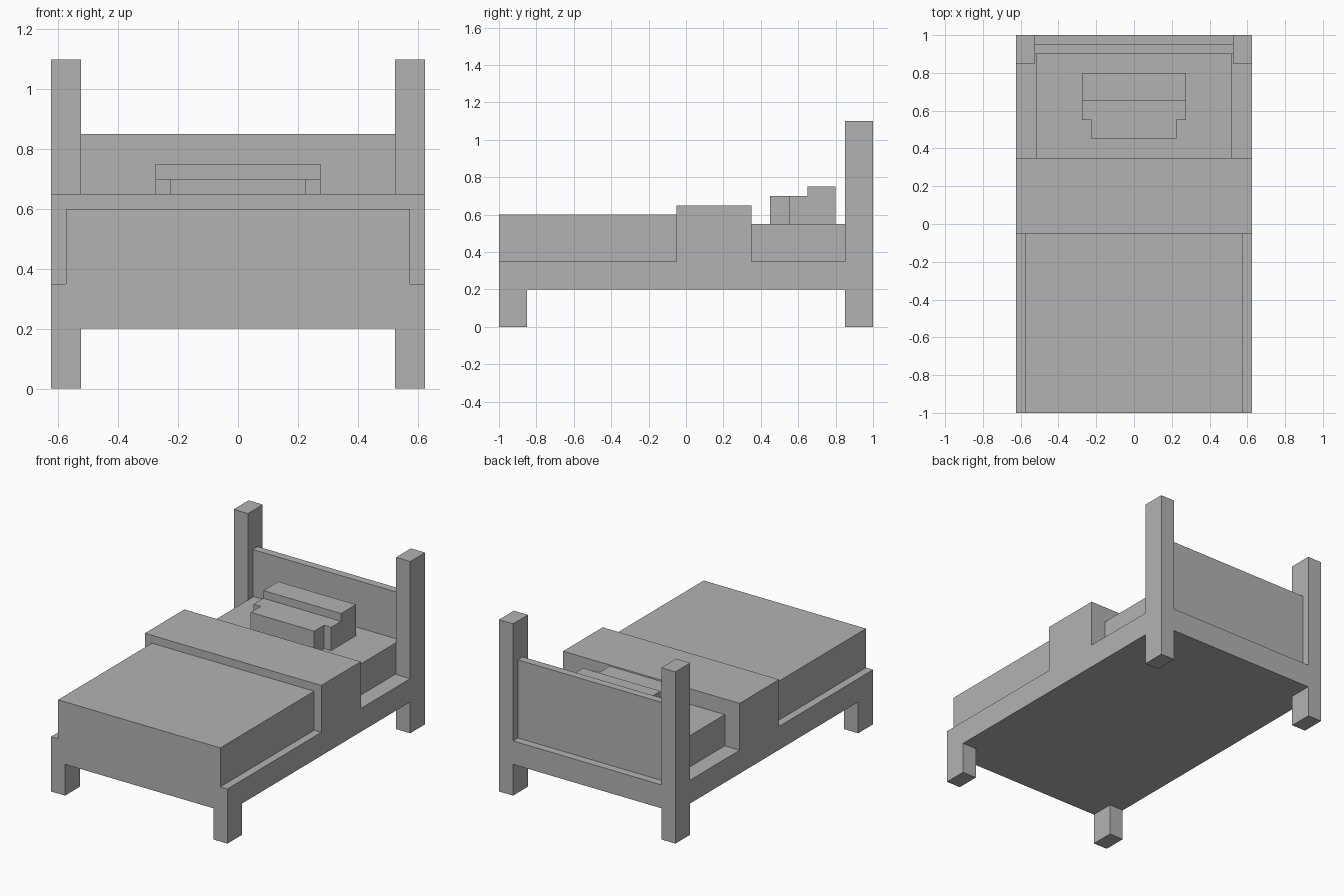
import bpy

cube = bpy.data.objects.get("Cube")
if cube:
    bpy.data.objects.remove(cube, do_unlink=True)

grey = bpy.data.materials.new("plain_grey")
grey.use_nodes = True
COLOUR = (0.45, 0.45, 0.45, 1)
grey.diffuse_color = COLOUR
grey.node_tree.nodes["Principled BSDF"].inputs["Base Color"].default_value = COLOUR

HALF = 0.625     # half width of the bed
POST_IN = 0.525  # inner face of the posts


def prism(name, outline, z0, z1):
    """Extrude a flat outline (counter-clockwise from above) from z0 to z1."""
    n = len(outline)
    verts = [(x, y, z) for z in (z0, z1) for x, y in outline]
    faces = [tuple(reversed(range(n))), tuple(range(n, 2 * n))]
    faces += [(i, (i + 1) % n, (i + 1) % n + n, i + n) for i in range(n)]
    mesh = bpy.data.meshes.new(name)
    mesh.from_pydata(verts, [], faces)
    mesh.materials.append(grey)
    obj = bpy.data.objects.new(name, mesh)
    bpy.context.collection.objects.link(obj)
    return obj


def box(name, x0, x1, y0, y1, z0, z1):
    return prism(name, [(x0, y0), (x1, y0), (x1, y1), (x0, y1)], z0, z1)


# Base frame, with legs at the foot and tall posts at the head
box("bed_frame", -HALF, HALF, -1, 1, 0.2, 0.35)
for side, sx in (("left", 1), ("right", -1)):
    x0, x1 = sorted((sx * POST_IN, sx * HALF))
    box(f"front_leg_{side}", x0, x1, -1, -0.85, 0, 0.2)
    box(f"back_leg_{side}", x0, x1, 0.85, 1, 0, 0.2)
    box(f"head_post_{side}", x0, x1, 0.85, 1, 0.35, 1.1)
box("headboard", -POST_IN, POST_IN, 0.9, 0.95, 0.35, 0.85)

# Bedding
box("mattress", -0.52, 0.52, 0.35, 0.9, 0.35, 0.55)
box("blanket", -0.575, 0.575, -1, -0.05, 0.35, 0.6)
box("blanket_fold", -HALF, HALF, -0.05, 0.35, 0.35, 0.65)

# Pillow: a low stepped front and a raised back
prism("pillow_front",
      [(-0.225, 0.45), (0.225, 0.45), (0.225, 0.55), (0.275, 0.55),
       (0.275, 0.65), (-0.275, 0.65), (-0.275, 0.55), (-0.225, 0.55)],
      0.55, 0.7)
box("pillow_back", -0.275, 0.275, 0.65, 0.8, 0.55, 0.75)
